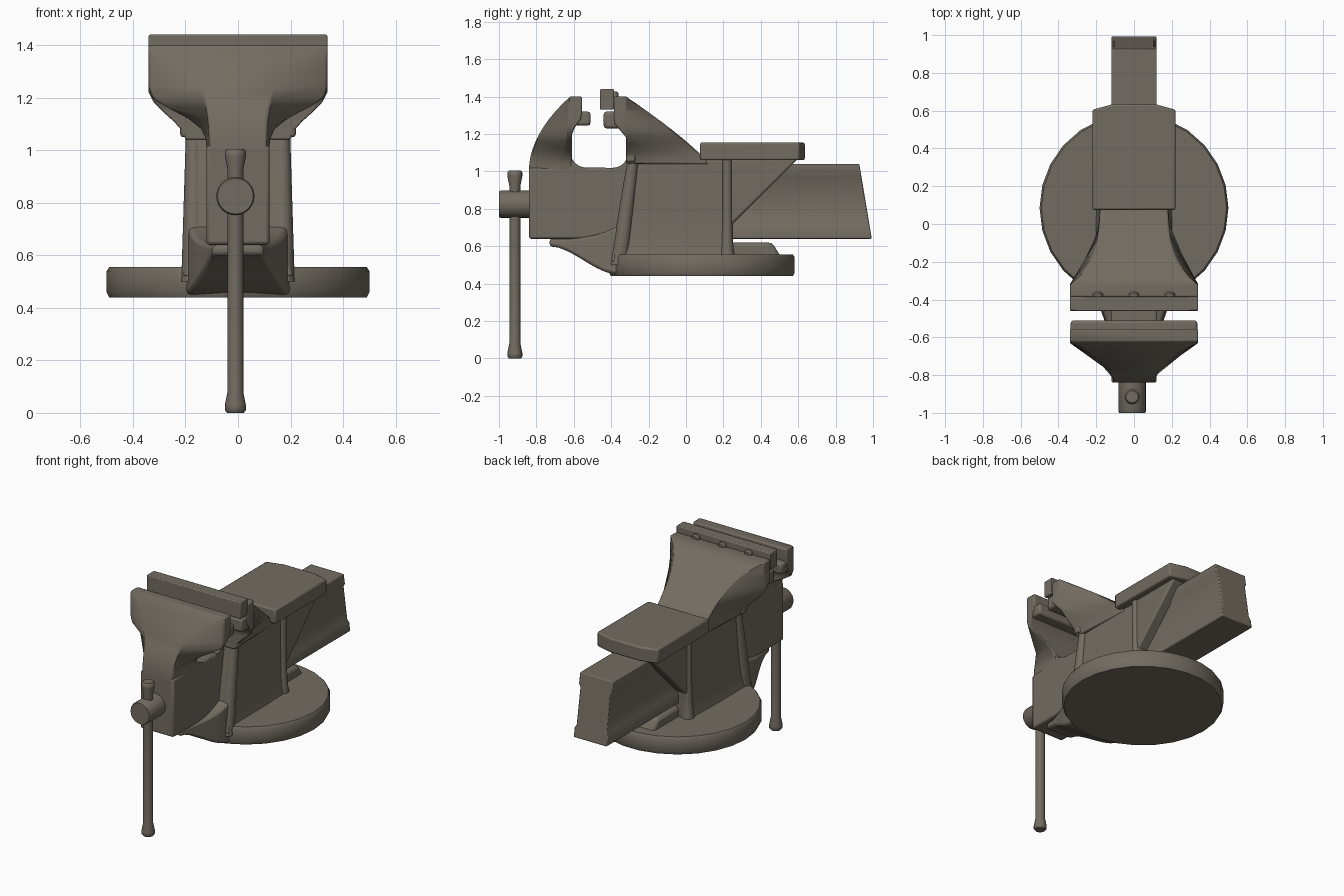
import bpy, bmesh, math
from mathutils import Vector

cube = bpy.data.objects.get("Cube")
if cube:
    bpy.data.objects.remove(cube)

metal = bpy.data.materials.new("dark grey cast iron")
metal.use_nodes = True
metal.diffuse_color = (0.17, 0.15, 0.12, 1)
metal.node_tree.nodes["Principled BSDF"].inputs["Base Color"].default_value = metal.diffuse_color


def mix(start, end, amount):
    return start + (end - start) * amount


def ease(amount):
    """Smooth ramp that stays flat outside its range."""
    amount = min(max(amount, 0), 1)
    return amount * amount * (3 - 2 * amount)


def steps(count):
    return [i / count for i in range(count + 1)]


def loft(name, rings, bevel=0, angle=40):
    """Skin a row of matching closed rings and cap both ends."""
    bm = bmesh.new()
    rows = [[bm.verts.new(point) for point in ring] for ring in rings]
    count = len(rows[0])
    for lower, upper in zip(rows, rows[1:]):
        for i in range(count):
            j = (i + 1) % count
            bm.faces.new((lower[i], lower[j], upper[j], upper[i]))
    bm.faces.new(rows[0])
    bm.faces.new(rows[-1])
    bmesh.ops.recalc_face_normals(bm, faces=bm.faces)
    mesh = bpy.data.meshes.new(name)
    bm.to_mesh(mesh)
    bm.free()
    part = bpy.data.objects.new(name, mesh)
    bpy.context.collection.objects.link(part)
    mesh.materials.append(metal)
    if bevel:
        modifier = part.modifiers.new("Bevel", "BEVEL")
        modifier.width = bevel
        modifier.segments = 2
        modifier.limit_method = "ANGLE"
        modifier.angle_limit = math.radians(angle)
    bpy.ops.object.select_all(action="DESELECT")
    part.select_set(True)
    bpy.context.view_layer.objects.active = part
    bpy.ops.object.shade_smooth_by_angle(angle=math.radians(angle))


def prism(name, half_width, outline, bevel=0):
    """Side outline of (y, z) points carried across the full width."""
    loft(name, [[(x, y, z) for y, z in outline] for x in (-half_width, half_width)], bevel)


def block(name, half_width, front, back, bottom, top, bevel=0.01):
    prism(name, half_width, [(front, bottom), (back, bottom), (back, top), (front, top)], bevel)


def circle(centre, radius, sides):
    angles = [2 * math.pi * i / sides for i in range(sides)]
    return [Vector(centre) + radius * Vector((math.cos(a), math.sin(a), 0)) for a in angles]


def turned(name, centre, axis, profile, sides):
    """Round part whose profile holds (radius, distance along the axis)."""
    turn = Vector((0, 0, 1)).rotation_difference(Vector(axis))
    loft(name, [[Vector(centre) + turn @ point for point in circle((0, 0, distance), radius, sides)]
                for radius, distance in profile])


def jaw_ring(z, *pairs):
    """Mirrored section from (y, half width) pairs running outside to grip."""
    return [(w, y, z) for y, w in pairs] + [(-w, y, z) for y, w in reversed(pairs)]


# Round swivel base with a raised pad behind the body
turned("swivel_base", (0, 0.085, 0), (0, 0, 1), [(0.49, 0.44), (0.5, 0.46), (0.5, 0.54), (0.49, 0.555)], 26)
prism("base_pad", 0.12, [(0, 0.5), (0.51, 0.54), (0.46, 0.62), (0, 0.62)], 0.02)

# Tongue sweeping forward and narrowing under the sliding beam
tongue = []
for t in steps(8):
    y = mix(-0.73, -0.33, t)
    low, high = mix(0.6, 0.45, ease(t * 1.1)), mix(0.64, 0.73, t ** 3)
    width = mix(0.1, 0.2, ease(t))
    tongue.append([(-width, y, low), (width, y, low), (width * 0.95, y, high), (-width * 0.95, y, high)])
loft("front_tongue", tongue, 0.015, 50)

# Fixed body, flaring at its foot
body = []
for t in steps(8):
    width = mix(0.18, 0.21, (1 - t) ** 6)
    body.append(jaw_ring(mix(0.52, 1.06, t), (0.25, width - 0.01), (0, width), (mix(-0.4, -0.31, t), width)))
loft("fixed_body", body, 0.01)

# Fixed jaw, humped behind and flaring to the grip
fixed_jaw = []
for t in steps(10):
    flare = ease(t * 2)
    back = 0.12 - 0.44 * t ** 1.2
    fixed_jaw.append(jaw_ring(
        mix(1.04, 1.4, t),
        (back, mix(0.18, 0.33, t ** 4)),
        (mix(min(back, -0.08), -0.32, flare), mix(0.19, 0.34, flare ** 2)),
        (mix(-0.32, -0.385, ease(t * 4 - 1.5)), mix(0.2, 0.34, flare))))
loft("fixed_jaw", fixed_jaw, 0.008, 45)
block("jaw_lugs", 0.22, -0.32, -0.27, 1.05, 1.15)

# Sliding jaw, bowed outward and spreading into wings
block("sliding_block", 0.12, -0.84, -0.42, 0.64, 1.02, 0.012)
sliding_jaw = []
for t in steps(10):
    flare = ease(t * 1.8) ** 2
    sliding_jaw.append(jaw_ring(
        mix(1, 1.4, t),
        (mix(-0.84, -0.62, t ** 2), mix(0.11, 0.33, t ** 4)),
        (mix(-0.7, -0.63, ease(t * 2)), mix(0.12, 0.34, flare)),
        (mix(-0.61, -0.555, ease(t * 4 - 2)), mix(0.12, 0.34, flare))))
loft("sliding_jaw", sliding_jaw, 0.008, 45)

# Rounded corners at the bottom of the throat
for name, corner, reach in (("front_throat_fillet", -0.62, 0.09), ("rear_throat_fillet", -0.31, -0.08)):
    arc = [t * math.pi / 2 for t in steps(6)]
    curve = [(corner + reach * (1 - math.sin(a)), 1.02 + abs(reach) * (1 - math.cos(a))) for a in arc]
    prism(name, 0.12, [(corner, 1)] + curve[::-1] + [(corner + reach, 1)])

# Jaw ledges, gripping plate and its screws
block("sliding_jaw_ledge", 0.335, -0.6, -0.51, 1.245, 1.32, 0.015)
block("fixed_jaw_ledge", 0.335, -0.44, -0.34, 1.23, 1.32, 0.015)
block("jaw_plate", 0.34, -0.46, -0.385, 1.33, 1.44, 0.006)
for x in (-0.19, 0, 0.19):
    turned("plate_screw", (x, -0.4, 1.4), (0, 1, 0), [(0.027, 0), (0.027, 0.03), (0.018, 0.04)], 12)

# Sliding beam with channelled sides and a raked rear end
half = [(0.12, 0.64), (0.12, 0.7), (0.108, 0.72), (0.108, 0.95), (0.12, 0.97), (0.12, 1.04)]
section = half + [(-x, z) for x, z in reversed(half)]
loft("sliding_beam", [[(x, -0.2, z) for x, z in section],
                      [(x, 1.1 - z / 6, z) for x, z in section]], 0.006)
block("beam_front", 0.12, -0.7, -0.2, 0.642, 1.018)

# Anvil table with a peaked rear edge, and the bracket below it
corners = [(0.22, 0.075), (0.22, 0.605), (0.11, 0.635)]
outline = corners + [(-x, y) for x, y in reversed(corners)]
loft("anvil_table", [[(x, y, z) for x, y in outline] for z in (1.06, 1.155)], 0.01)
prism("anvil_bracket", 0.178, [(0.2, 0.68), (0.25, 0.72), (0.6, 1.07), (0.2, 1.07)], 0.012)

# Rounded ribs up the front and rear corners of the body
for side in (-1, 1):
    x = side * 0.168
    loft("front_rib", [circle((x, mix(-0.36, -0.28, t), mix(0.5, 1.08, t)), mix(0.048, 0.03, t), 12)
                       for t in steps(4)])
    loft("rear_rib", [circle((x, 0.22, mix(0.5, 1.08, t)), mix(0.025, 0.05, (1 - t) ** 6), 12)
                      for t in steps(6)])

# Screw head and sliding handle with swollen ends
turned("screw_head", (-0.01, -0.82, 0.825), (0, -1, 0), [(0.073, 0), (0.073, 0.17), (0.068, 0.18)], 24)
knob = [(0.032, 0), (0.04, 0.01), (0.04, 0.03), (0.03, 0.08)]
turned("handle_bar", (-0.01, -0.915, 0), (0, 0, 1), knob + [(r, 1.005 - d) for r, d in reversed(knob)], 16)
